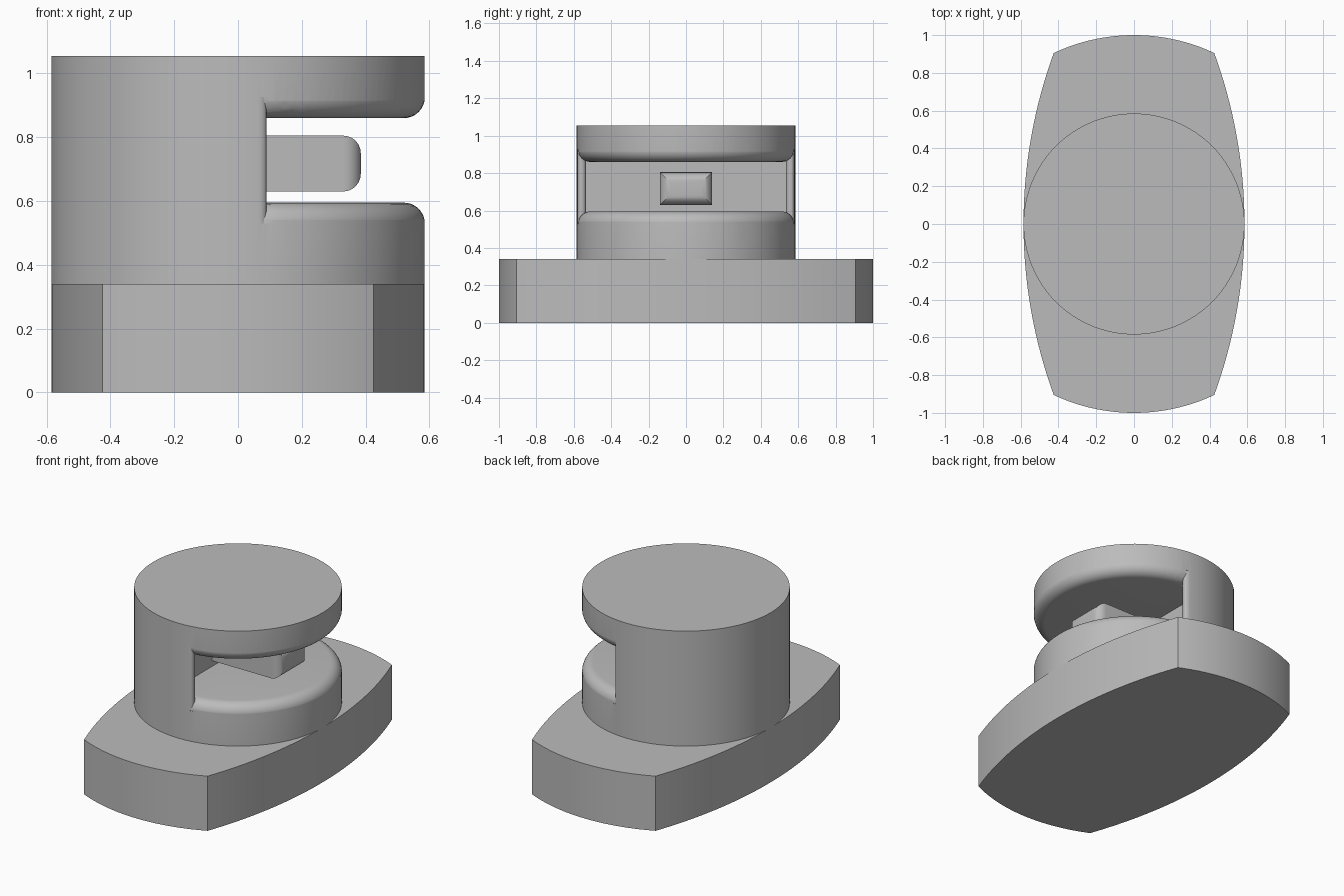
import bpy, bmesh
from math import sin, cos, pi, sqrt, asin

if "Cube" in bpy.data.objects:
    bpy.data.objects.remove(bpy.data.objects["Cube"])

GREY = (0.5, 0.5, 0.5, 1)
mat = bpy.data.materials.new("plain_grey")
mat.use_nodes = True
mat.diffuse_color = GREY
mat.node_tree.nodes["Principled BSDF"].inputs["Base Color"].default_value = GREY


def make(name, bm):
    bmesh.ops.recalc_face_normals(bm, faces=bm.faces)
    me = bpy.data.meshes.new(name)
    bm.to_mesh(me)
    bm.free()
    me.materials.append(mat)
    ob = bpy.data.objects.new(name, me)
    bpy.context.collection.objects.link(ob)
    return ob


def select(ob):
    bpy.ops.object.select_all(action='DESELECT')
    ob.select_set(True)
    bpy.context.view_layer.objects.active = ob


def smooth(ob):
    select(ob)
    bpy.ops.object.shade_smooth_by_angle(angle=pi / 6)


def prism(name, outline, z0, z1):
    bm = bmesh.new()
    face = bm.faces.new([bm.verts.new((x, y, z0)) for x, y in outline])
    ext = bmesh.ops.extrude_face_region(bm, geom=[face])
    top = [v for v in ext["geom"] if isinstance(v, bmesh.types.BMVert)]
    bmesh.ops.translate(bm, verts=top, vec=(0, 0, z1 - z0))
    return make(name, bm)


R = 0.585        # drum radius
BASE_TOP = 0.34
TOP = 1.055
SLOT_LOW, SLOT_HIGH = 0.595, 0.86
POCKET_X = -0.08  # flat back wall of the slot

# Base plate: unit-radius ends, wide shallow arcs on the sides
cx, cy = 0.425, 0.905
side_r = (cy ** 2 + (R - cx) ** 2) / (2 * (R - cx))
N = 32
side_a, end_a = asin(cy / side_r), asin(cx)
side = [(R - side_r + side_r * cos(t), side_r * sin(t))
        for t in [side_a * (2 * i / N - 1) for i in range(N)]]
end = [(sin(t), cos(t)) for t in [end_a * (1 - 2 * i / N) for i in range(N)]]
outline = side + end
smooth(prism("base_plate", outline + [(-x, -y) for x, y in outline], 0, BASE_TOP))

# Drum
SEG = 128
drum = prism("drum", [(R * cos(2 * pi * i / SEG), R * sin(2 * pi * i / SEG))
                      for i in range(SEG)], BASE_TOP, TOP)

# Slot cutter: a disc with flared rims, so the slot edges come out rounded
F = 0.066
steps = [pi / 2 * i / 8 for i in range(9)]
profile = [(0, SLOT_LOW)]
profile += [(0.52 + F * sin(t), SLOT_LOW - F + F * cos(t)) for t in steps]
profile += [(0.7, SLOT_LOW - F), (0.7, SLOT_HIGH + F)]
profile += [(0.52 + F * sin(t), SLOT_HIGH + F - F * cos(t)) for t in reversed(steps)]
profile += [(0, SLOT_HIGH)]
bm = bmesh.new()
vs = [bm.verts.new((r, 0, z)) for r, z in profile]
es = [bm.edges.new(pair) for pair in zip(vs, vs[1:])]
bmesh.ops.spin(bm, geom=vs + es, cent=(0, 0, 0), axis=(0, 0, 1),
               angle=2 * pi, steps=SEG)
bmesh.ops.remove_doubles(bm, verts=bm.verts, dist=1e-5)


def bisect(co, no, clear):
    geom = bm.verts[:] + bm.edges[:] + bm.faces[:]
    return bmesh.ops.bisect_plane(bm, geom=geom, dist=1e-6, plane_co=co,
                                  plane_no=no, clear_inner=clear)["geom_cut"]


CUT = 0.1
cut = bisect((CUT, 0, 0), (1, 0, 0), True)
bmesh.ops.edgeloop_fill(bm, edges=[e for e in cut if isinstance(e, bmesh.types.BMEdge)])

# Push the cutter's flat side back into a pocket between two rounded lips
LIP_R, LIP_X, LIP_Y = 0.023, 0.067, 0.558
INNER = LIP_Y - LIP_R
lip_ys = [LIP_Y - LIP_R * cos(pi * i / 8) for i in range(9)]
for y in [INNER - 0.001] + lip_ys:
    for s in (-1, 1):
        bisect((0, s * y, 0), (0, 1, 0), False)
for v in bm.verts:
    if abs(v.co.x - CUT) < 1e-4:
        y = abs(v.co.y)
        if y < INNER - 0.0005:
            v.co.x = POCKET_X
        else:
            v.co.x = LIP_X + sqrt(max(0, LIP_R ** 2 - (y - LIP_Y) ** 2))
cutter = make("slot_cutter", bm)
cutter.hide_render = True

mod = drum.modifiers.new("slot", 'BOOLEAN')
mod.operation = 'DIFFERENCE'
mod.solver = 'EXACT'
mod.object = cutter
select(drum)
bpy.ops.object.modifier_apply(modifier=mod.name)
bpy.data.objects.remove(cutter)
smooth(drum)

# Tongue in the slot, rounded at its free end
TIP, HALF = 0.385, 0.14
tongue = prism("tongue", [(POCKET_X - 0.01, -HALF), (TIP, -HALF),
                          (TIP, HALF), (POCKET_X - 0.01, HALF)], 0.63, 0.805)
bm = bmesh.new()
bm.from_mesh(tongue.data)
tip_edges = [e for e in bm.edges if all(v.co.x > TIP - 0.001 for v in e.verts)]
bmesh.ops.bevel(bm, geom=tip_edges, offset=0.055, segments=6, profile=0.5,
                affect='EDGES')
bm.to_mesh(tongue.data)
bm.free()
smooth(tongue)
